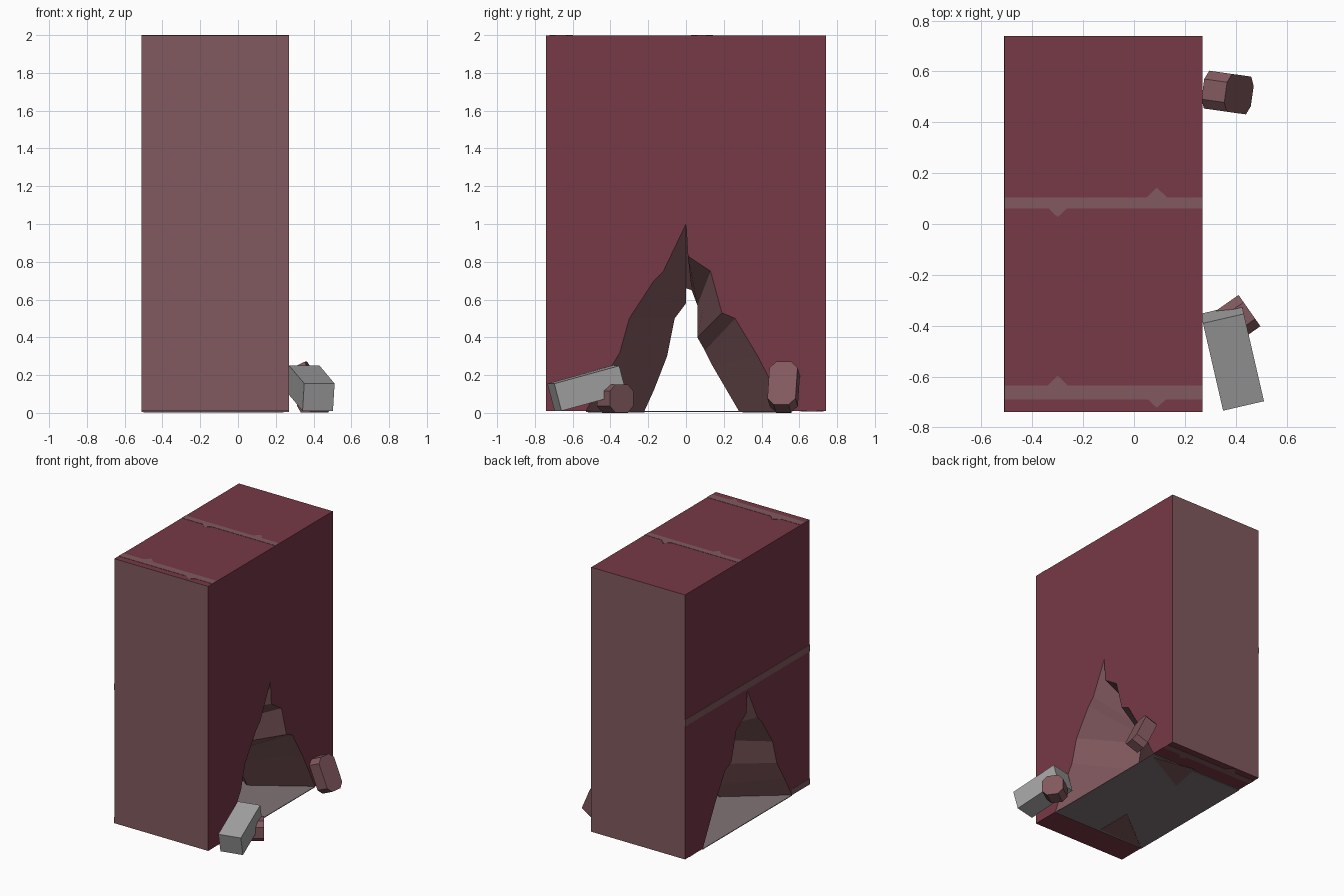
import bpy, bmesh
from math import radians
from mathutils import Vector

if "Cube" in bpy.data.objects:
    bpy.data.objects.remove(bpy.data.objects["Cube"])


def mat(name, rgb):
    m = bpy.data.materials.new(name)
    m.diffuse_color = (*rgb, 1)
    m.use_nodes = True
    m.node_tree.nodes["Principled BSDF"].inputs["Base Color"].default_value = m.diffuse_color
    return m


MAROON = mat("maroon plaster", (0.185, 0.041, 0.062))
BRICK = mat("dusty brick", (0.22, 0.10, 0.112))
FLOOR = mat("dusty floor", (0.22, 0.175, 0.18))
GREY = mat("grey concrete", (0.37, 0.37, 0.37))

XF, XM, XB, W, TOP, Z0 = 0.27, -0.12, -0.51, 0.74, 1.998, 0.01


def finish(bm, name, mats):
    bmesh.ops.recalc_face_normals(bm, faces=bm.faces[:])
    me = bpy.data.meshes.new(name)
    bm.to_mesh(me)
    bm.free()
    for m in mats:
        me.materials.append(m)
    ob = bpy.data.objects.new(name, me)
    bpy.context.collection.objects.link(ob)
    return ob


def plate(name, pts, offset, m):
    """Flat polygon given thickness along an offset vector."""
    bm = bmesh.new()
    off = Vector(offset)
    a = [bm.verts.new(p) for p in pts]
    b = [bm.verts.new(Vector(p) + off) for p in pts]
    bm.faces.new(a)
    bm.faces.new(b)
    n = len(a)
    for i in range(n):
        j = (i + 1) % n
        bm.faces.new((a[i], a[j], b[j], b[i]))
    return finish(bm, name, [m])


def block(name, size, loc, rot, m, chamfer=0.0):
    """Loose chunk, with its upright edges optionally chamfered along local x."""
    bm = bmesh.new()
    bmesh.ops.create_cube(bm, size=1)
    bmesh.ops.scale(bm, vec=size, verts=bm.verts[:])
    if chamfer:
        edges = [e for e in bm.edges
                 if abs((e.verts[0].co - e.verts[1].co).normalized().x) > 0.9]
        bmesh.ops.bevel(bm, geom=edges, offset=chamfer, segments=1, affect='EDGES')
    ob = finish(bm, name, [m])
    ob.location = loc
    ob.rotation_euler = [radians(r) for r in rot]
    return ob


# Wall block with a jagged breach, wide on both faces and narrow in the middle
OUTER = [(-.53, Z0), (-.44, .17), (-.35, .32), (-.30, .50), (-.17, .70), (-.12, .75), (0, 1.0),
         (.01, .83), (.13, .75), (.19, .53), (.26, .50), (.38, .30), (.53, Z0)]
INNER = [(-.22, Z0), (-.17, .12), (-.10, .30), (-.06, .50), (-.03, .54), (0, .58), (0, .66),
         (.03, .65), (.06, .57), (.06, .40), (.10, .33), (.14, .25), (.28, Z0)]
bm = bmesh.new()
rings = [[bm.verts.new((x, y, z)) for y, z in prof]
         for x, prof in ((XF, OUTER), (XM, INNER), (XB, OUTER))]
corners = [[bm.verts.new((x, y, z)) for y, z in ((W, Z0), (W, TOP), (-W, TOP), (-W, Z0))]
           for x in (XF, XB)]
f, b = corners
bm.faces.new(rings[0] + f)
bm.faces.new(rings[2] + b)
bm.faces.new((f[1], f[2], b[2], b[1]))
for i, j in ((0, 1), (2, 3)):                      # plain end faces
    bm.faces.new((f[i], f[j], b[j], b[i])).material_index = 1
for c, k in ((0, -1), (3, 0)):                     # underside
    bm.faces.new((f[c], rings[0][k], rings[1][k], rings[2][k], b[c]))
for r, s in zip(rings, rings[1:]):                 # broken inner surfaces
    for i in range(len(OUTER) - 1):
        bm.faces.new((r[i], r[i + 1], s[i + 1], s[i])).material_index = 1
finish(bm, "breached_wall", [MAROON, BRICK])

# Floor of the breach
plate("breach_floor", [(XF, -.53, .004), (XF, .53, .004), (XB, .53, .004), (XB, -.53, .004)],
      (0, 0, .005), FLOOR)
plate("underside_chip_left", [(XM, -.50, 0), (XM, -.22, 0), (-.50, -.52, 0)], (0, 0, .003), BRICK)
plate("underside_chip_right", [(.24, .50, 0), (-.08, .56, 0), (-.13, .30, 0)], (0, 0, .003), BRICK)


# Mortar stripes with small pointed chips
def stripe(name, y0, y1, up_x, down_x, z):
    lo = [(XB, y0), (down_x - .035, y0), (down_x, y0 - .033), (down_x + .035, y0), (XF, y0)]
    hi = [(XF, y1), (up_x + .04, y1), (up_x, y1 + .038), (up_x - .04, y1), (XB, y1)]
    plate(name, [(x, y, z) for x, y in lo + hi], (0, 0, .003), BRICK)


stripe("top_mortar_middle", .06, .105, .09, -.30, TOP - .001)
stripe("top_mortar_front", -.69, -.635, -.30, .09, TOP - .001)
stripe("bottom_mortar", .64, .69, -.30, .09, Z0 - .002)


def side_stripe(name, y0, y1, z0, z1):
    plate(name, [(XB, y0, z0), (XB, y1, z0), (XB, y1, z1), (XB, y0, z1)], (-.002, 0, 0), BRICK)


side_stripe("left_mortar_upper", -W, W, 1.01, 1.06)
side_stripe("left_mortar_low_front", -W, -.53, .01, .055)

# Rubble
block("fallen_grey_brick", (.165, .365, .15), (.387, -.525, .13), (15, 0, 13), GREY)
block("rubble_under_brick", (.12, .15, .15), (.405, -.375, .076), (0, 0, 35), BRICK, .035)
block("leaning_rubble", (.10, .15, .25), (.368, .517, .137), (0, -25, -8), BRICK, .035)
